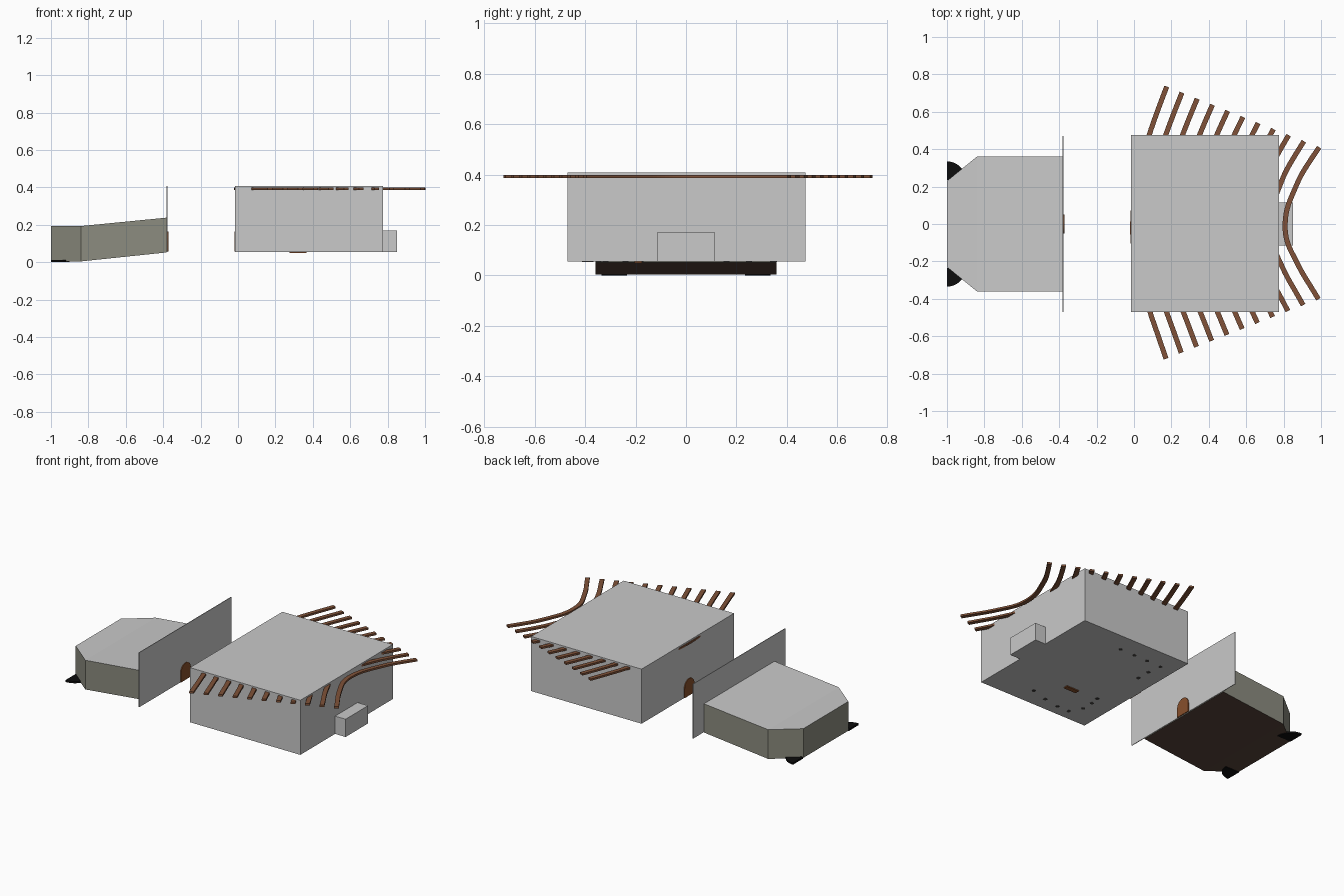
import bpy, bmesh, math
from mathutils import Vector

if "Cube" in bpy.data.objects:
    bpy.data.objects.remove(bpy.data.objects["Cube"])


def material(name, r, g, b):
    m = bpy.data.materials.new(name)
    lin = [((c + 0.055) / 1.055) ** 2.4 for c in (r, g, b)]
    m.diffuse_color = (*lin, 1)
    m.use_nodes = True
    m.node_tree.nodes["Principled BSDF"].inputs["Base Color"].default_value = m.diffuse_color
    return m


GREY = material("light_grey", 0.79, 0.79, 0.79)
STONE = material("grey_olive_wall", 0.55, 0.55, 0.50)
FLOOR = material("dark_brown_floor", 0.35, 0.27, 0.23)
WOOD = material("rib_brown", 0.50, 0.32, 0.22)
DOOR = material("door_brown", 0.53, 0.31, 0.17)
BLACK = material("black", 0.05, 0.05, 0.05)
DARK = material("dark_grey", 0.28, 0.27, 0.26)


def finish(name, bm, *mats):
    bmesh.ops.recalc_face_normals(bm, faces=bm.faces)
    me = bpy.data.meshes.new(name)
    bm.to_mesh(me)
    bm.free()
    for m in mats:
        me.materials.append(m)
    ob = bpy.data.objects.new(name, me)
    bpy.context.collection.objects.link(ob)
    return ob


def prism(name, base, offset, mat):
    """Extrude a flat outline along an offset vector."""
    bm = bmesh.new()
    f = bm.faces.new([bm.verts.new(p) for p in base])
    ext = bmesh.ops.extrude_face_region(bm, geom=[f])
    vs = [v for v in ext["geom"] if isinstance(v, bmesh.types.BMVert)]
    bmesh.ops.translate(bm, verts=vs, vec=offset)
    return finish(name, bm, mat)


def box(name, x0, x1, y0, y1, z0, z1, mat):
    return prism(name, [(x0, y0, z0), (x1, y0, z0), (x1, y1, z0), (x0, y1, z0)],
                 (0, 0, z1 - z0), mat)


# Main hall, rear annex and the free-standing divider
box("main_hall", -0.015, 0.775, -0.47, 0.475, 0.055, 0.408, GREY)
box("rear_annex", 0.775, 0.85, -0.115, 0.115, 0.055, 0.17, GREY)
box("divider_wall", -0.381, -0.377, -0.47, 0.47, 0.055, 0.408, GREY)


# Front cabin: chamfered plan, flat front part and a rising rear part
def cabin():
    plan = [(-1, -0.23), (-0.84, -0.36), (-0.381, -0.36),
            (-0.381, 0.36), (-0.84, 0.36), (-1, 0.23)]
    bm = bmesh.new()
    low, high = [], []
    for x, y in plan:
        rear = x > -0.5
        low.append(bm.verts.new((x, y, 0.052 if rear else 0.004)))
        high.append(bm.verts.new((x, y, 0.238 if rear else 0.193)))
    for ring in (low, high):
        bm.faces.new((ring[0], ring[1], ring[4], ring[5]))
        bm.faces.new((ring[1], ring[2], ring[3], ring[4]))
    for i in range(6):
        j = (i + 1) % 6
        bm.faces.new((low[i], low[j], high[j], high[i]))
    bmesh.ops.recalc_face_normals(bm, faces=bm.faces)
    for f in bm.faces:
        f.material_index = 1 if f.normal.z > 0.5 else 2 if f.normal.z < -0.5 else 0
    finish("front_cabin", bm, STONE, GREY, FLOOR)


cabin()

# Black quarter discs at the front corners
for side, label in ((1, "left"), (-1, "right")):
    arc = [(-1 + 0.1 * math.sin(a), side * (0.235 + 0.1 * math.cos(a)), 0)
           for a in (i * math.pi / 24 for i in range(13))]
    prism("corner_disc_" + label, [(-1, side * 0.235, 0)] + arc, (0, 0, 0.012), BLACK)


# Arched doors on the divider and on the hall
def door(name, x, thick, y, half=0.05, z0=0.056, top=0.165):
    arch = [(x, y + half * math.cos(a), top - half + half * math.sin(a))
            for a in (i * math.pi / 12 for i in range(13))]
    prism(name, [(x, y - half, z0), (x, y + half, z0)] + arch, (thick, 0, 0), DOOR)


door("divider_door", -0.377, 0.005, 0.0)
door("hall_door", -0.015, -0.005, -0.008)


# Curved ribs, shrinking towards the back
def spline(pts, steps=5):
    pts = [Vector(p) for p in pts]
    ext = [2 * pts[0] - pts[1]] + pts + [2 * pts[-1] - pts[-2]]
    out = []
    for i in range(1, len(ext) - 2):
        a, b, c, d = ext[i - 1:i + 3]
        for s in range(steps):
            t = s / steps
            out.append(0.5 * (2 * b + (c - a) * t + (2 * a - 5 * b + 4 * c - d) * t * t
                              + (3 * b - a - 3 * c + d) * t ** 3))
    return out + [pts[-1]]


# (sideways fraction, backward bend)
BEND = [(-0.98, 0.178), (-0.82, 0.138), (-0.65, 0.095), (-0.46, 0.054), (-0.25, 0.014),
        (-0.05, 0.0), (0.2, 0.011), (0.48, 0.056), (0.65, 0.089), (0.83, 0.135), (1, 0.182)]


def rib(k, half=0.0135, z0=0.386, z1=0.398):
    x0, reach = -0.007 + 0.0815 * k, 0.735 - 0.0325 * k
    path = spline([(x0 + dx, t * reach) for t, dx in BEND])
    bm = bmesh.new()
    rings = []
    for i, p in enumerate(path):
        d = (path[min(i + 1, len(path) - 1)] - path[max(i - 1, 0)]).normalized()
        n = Vector((-d.y, d.x)) * half
        rings.append([bm.verts.new((q.x, q.y, z)) for q, z in
                      ((p - n, z0), (p + n, z0), (p + n, z1), (p - n, z1))])
    for a, b in zip(rings, rings[1:]):
        for i in range(4):
            j = (i + 1) % 4
            bm.faces.new((a[i], a[j], b[j], b[i]))
    bm.faces.new(rings[0])
    bm.faces.new(rings[-1])
    finish(f"roof_rib_{k + 1}", bm, WOOD)


for k in range(11):
    rib(k)

# Furniture feet and a bench base showing through the hall underside
box("bench_base", 0.275, 0.365, -0.205, -0.175, 0.049, 0.06, DOOR)
feet = [(0.396, 0.35), (0.29, 0.35), (0.19, 0.347), (0.087, 0.345), (0.10, 0.25),
        (0.10, 0.16), (0.475, -0.347), (0.36, -0.38), (0.25, -0.40), (0.165, -0.40),
        (0.12, -0.32), (0.12, -0.24), (0.13, -0.18)]
for i, (x, y) in enumerate(feet):
    ring = [(x + 0.012 * math.cos(a), y + 0.012 * math.sin(a), 0.053)
            for a in (j * math.pi / 4 for j in range(8))]
    prism(f"furniture_foot_{i + 1}", ring, (0, 0, 0.008), DARK)
